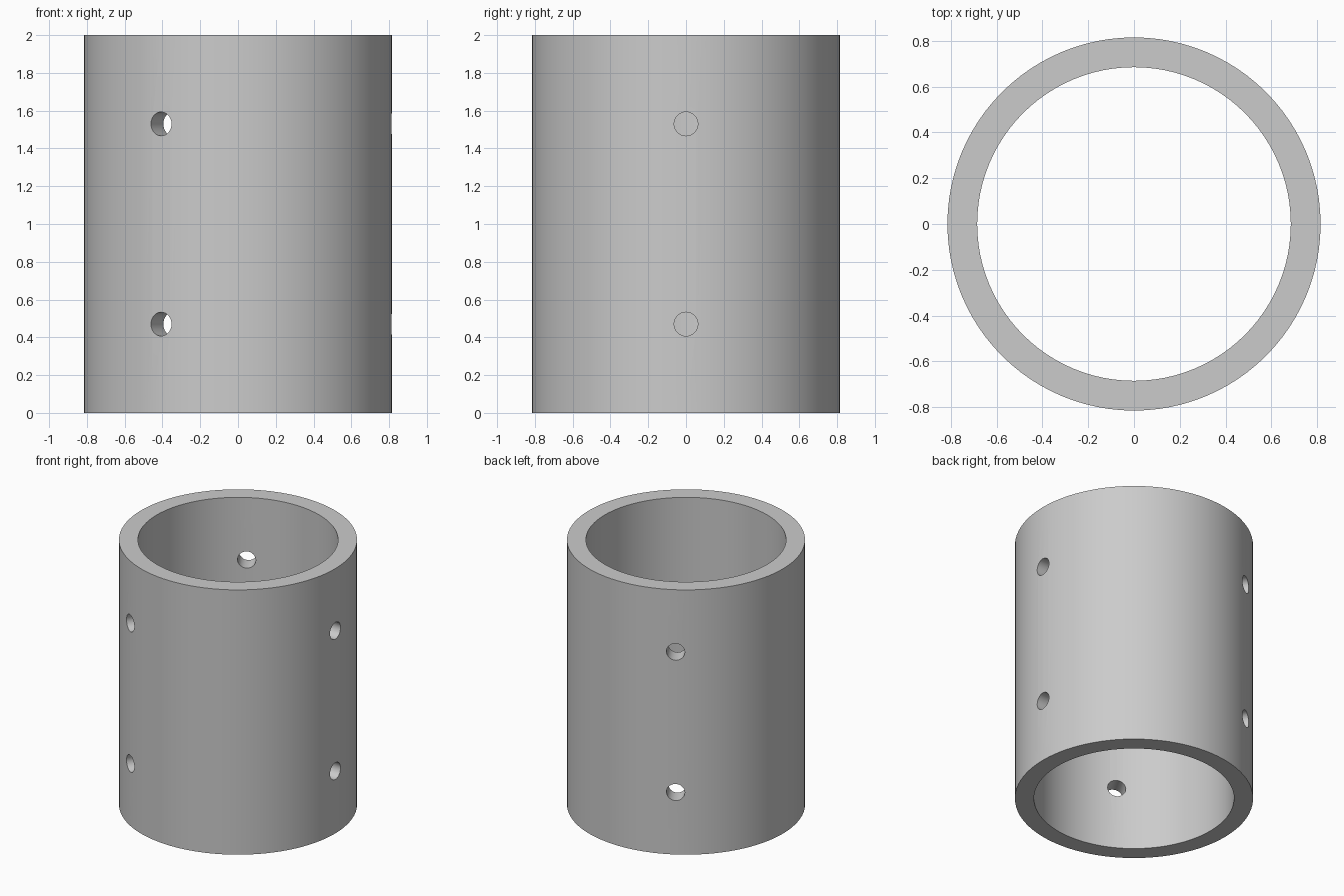
import bpy, bmesh, math
from mathutils import Matrix, Vector

cube = bpy.data.objects.get("Cube")
if cube:
    bpy.data.objects.remove(cube, do_unlink=True)

OUTER, INNER, HEIGHT, SIDES = 0.815, 0.685, 2.0, 96
HOLE_RADIUS = 0.063

grey = bpy.data.materials.new("plain_grey")
grey.use_nodes = True
colour = (0.6, 0.6, 0.6, 1)
grey.diffuse_color = colour
grey.node_tree.nodes["Principled BSDF"].inputs["Base Color"].default_value = colour


def make_object(name, bm):
    bmesh.ops.recalc_face_normals(bm, faces=bm.faces)
    mesh = bpy.data.meshes.new(name)
    bm.to_mesh(mesh)
    bm.free()
    mesh.materials.append(grey)
    obj = bpy.data.objects.new(name, mesh)
    bpy.context.collection.objects.link(obj)
    return obj


# Tube wall: a rectangular section spun around the z axis
bm = bmesh.new()
section = [(INNER, 0), (OUTER, 0), (OUTER, HEIGHT), (INNER, HEIGHT)]
verts = [bm.verts.new((r, 0, z)) for r, z in section]
edges = [bm.edges.new((verts[i], verts[(i + 1) % 4])) for i in range(4)]
bmesh.ops.spin(bm, geom=verts + edges, cent=(0, 0, 0), axis=(0, 0, 1),
               angle=math.tau, steps=SIDES, use_merge=True)
bmesh.ops.remove_doubles(bm, verts=bm.verts, dist=0.0001)
tube = make_object("tube", bm)

# Radial drills: two rows of three, a third of a turn apart
bm = bmesh.new()
for z in (0.47, 1.53):
    for k in range(3):
        place = (Matrix.Rotation(k * math.tau / 3, 4, "Z")
                 @ Matrix.Translation(Vector((0.75, 0, z)))
                 @ Matrix.Rotation(math.pi / 2, 4, "Y"))
        bmesh.ops.create_cone(bm, cap_ends=True, segments=32, radius1=HOLE_RADIUS,
                              radius2=HOLE_RADIUS, depth=0.4, matrix=place)
drills = make_object("hole_cutters", bm)
drills.hide_render = True
drills.hide_viewport = True

# Cut the holes, then smooth the curved walls and keep the rims sharp
cut = tube.modifiers.new("holes", "BOOLEAN")
cut.operation = "DIFFERENCE"
cut.solver = "EXACT"
cut.object = drills
bpy.ops.object.select_all(action="DESELECT")
tube.select_set(True)
bpy.context.view_layer.objects.active = tube
bpy.ops.object.modifier_apply(modifier=cut.name)
bpy.data.objects.remove(drills, do_unlink=True)
bpy.ops.object.shade_smooth_by_angle(angle=math.radians(30))
